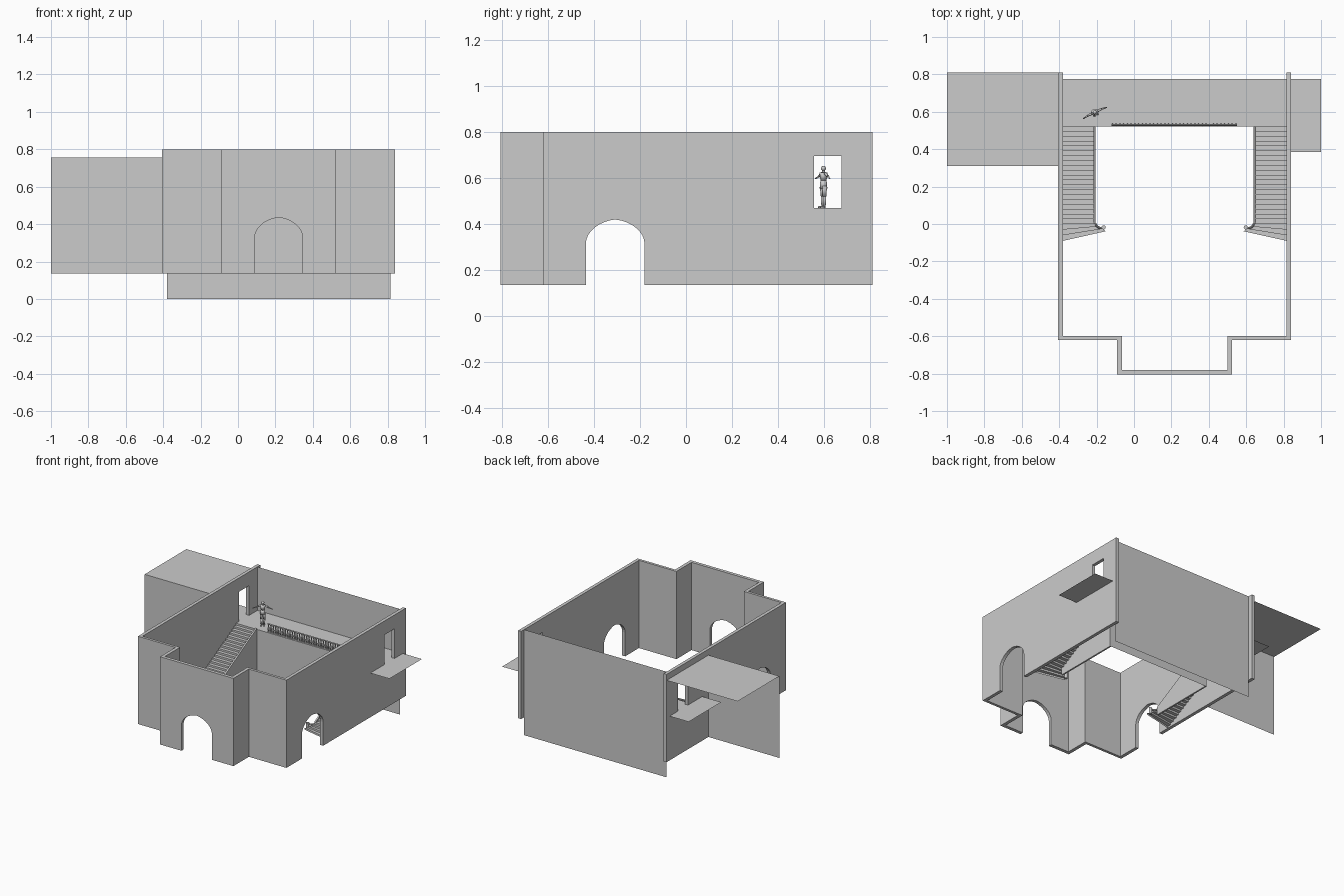
import bpy, bmesh, math
from mathutils import Vector, Matrix

cube = bpy.data.objects.get("Cube")
if cube:
    bpy.data.objects.remove(cube, do_unlink=True)

plaster = bpy.data.materials.new("light_grey_plaster")
plaster.use_nodes = True
GREY = (0.6, 0.6, 0.6, 1)
plaster.diffuse_color = GREY
plaster.node_tree.nodes["Principled BSDF"].inputs["Base Color"].default_value = GREY

BASE, FLOOR, TOP = 0.135, 0.47, 0.80
MID = 0.2175          # plane of symmetry of the courtyard
INNER = 0.5975        # half width between the side walls
STAIR = 0.4225        # half width between the stairs
LANDING, BACK = 0.52, 0.775


def finish(bm, name):
    mesh = bpy.data.meshes.new(name)
    bm.to_mesh(mesh)
    bm.free()
    mesh.materials.append(plaster)
    obj = bpy.data.objects.new(name, mesh)
    bpy.context.collection.objects.link(obj)
    return obj


def sheet(name, *points):
    bm = bmesh.new()
    bm.faces.new([bm.verts.new(p) for p in points])
    return finish(bm, name)


def floor_sheet(name, x0, x1, y0, y1, z):
    return sheet(name, (x0, y0, z), (x1, y0, z), (x1, y1, z), (x0, y1, z))


def wall_sheet(name, x0, x1, y, z0, z1):
    return sheet(name, (x0, y, z0), (x1, y, z0), (x1, y, z1), (x0, y, z1))


def prism(name, points, direction):
    bm = bmesh.new()
    face = bm.faces.new([bm.verts.new(p) for p in points])
    new = bmesh.ops.extrude_face_region(bm, geom=[face])["geom"]
    bmesh.ops.translate(bm, vec=direction,
                        verts=[v for v in new if isinstance(v, bmesh.types.BMVert)])
    bmesh.ops.recalc_face_normals(bm, faces=bm.faces)
    return finish(bm, name)


def rod(bm, a, b, r1, r2, sides=8):
    a, b = Vector(a), Vector(b)
    turn = (b - a).to_track_quat('Z', 'Y').to_matrix().to_4x4()
    bmesh.ops.create_cone(bm, cap_ends=True, segments=sides, radius1=r1, radius2=r2,
                          depth=(b - a).length,
                          matrix=Matrix.Translation((a + b) / 2) @ turn)


# Courtyard walls with projecting front bay
def half_outline(side, wall, front, bay, bay_front):
    pts = [(wall, 0.81), (wall, front), (bay, front), (bay, bay_front)]
    return [(MID + side * d, y, BASE) for d, y in pts]


outer = (0.6225, -0.62, 0.3075, -0.805)
inner = (INNER, -0.60, 0.2825, -0.78)
outline = (half_outline(-1, *outer) + half_outline(1, *outer)[::-1]
           + half_outline(1, *inner) + half_outline(-1, *inner)[::-1])
walls = prism("courtyard_walls", outline, (0, 0, TOP - BASE))


# Arched and rectangular openings
def arch(spring, rise, half=0.1275):
    pts = [(-half, 0.0), (half, 0.0)]
    for i in range(17):
        a = math.pi * i / 16
        peak = 0.012 * (1 - abs(math.cos(a)))
        pts.append((half * math.cos(a), spring + (rise - 0.012) * math.sin(a) + peak))
    return pts


def cut(name, points, direction):
    cutter = prism(name, points, direction)
    cutter.hide_render = True
    cutter.hide_viewport = True
    mod = walls.modifiers.new(name, 'BOOLEAN')
    mod.operation, mod.solver, mod.object = 'DIFFERENCE', 'EXACT', cutter


cut("front_arch_cutter", [(MID + u, -0.9, z) for u, z in arch(0.33, 0.105)], (0, 0.2, 0))
cut("side_arch_cutter", [(-1, -0.3075 + u, z) for u, z in arch(0.315, 0.105)], (2, 0, 0))
doorway = [(0.555, FLOOR), (0.675, FLOOR), (0.675, 0.695), (0.555, 0.695)]
cut("doorway_cutter", [(-1, y, z) for y, z in doorway], (2, 0, 0))

# Back wall in two tiers, gallery floor and the wall beneath it
L, R = MID - INNER, MID + INNER
wall_sheet("back_wall_lower", L, R, BACK, 0, FLOOR)
wall_sheet("back_wall_upper", L, R, BACK, FLOOR, TOP)
floor_sheet("gallery_floor", L, R, LANDING, BACK, FLOOR)
wall_sheet("gallery_front_wall", MID - STAIR, MID + STAIR, LANDING, BASE, FLOOR)

# Outside landings, side roof and its front wall
floor_sheet("landing_left", 0.84, 1.0, 0.385, BACK, FLOOR)
floor_sheet("landing_right", -0.565, -0.405, 0.385, BACK, FLOOR)
floor_sheet("annex_roof", -1.0, -0.405, 0.31, 0.81, 0.755)
wall_sheet("annex_front_wall", -1.0, -0.405, 0.31, BASE, 0.755)


# Stairs: straight flight with three flared steps at the foot
def stairs(side, label):
    straight, flared = 20, 3
    edges = [(STAIR, LANDING * (1 - i / straight), LANDING * (1 - i / straight))
             for i in range(straight + 1)]
    edges += [(STAIR - 0.018 * k, -0.013 * k, -0.03 * k) for k in range(1, flared + 1)]
    rise = (FLOOR - BASE) / len(edges)
    bm = bmesh.new()

    def pair(edge, z):
        d, y_in, y_out = edge
        return [bm.verts.new((MID + side * d, y_in, z)),
                bm.verts.new((MID + side * INNER, y_out, z))]

    previous = pair(edges[0], FLOOR)
    for i, edge in enumerate(edges):
        z = FLOOR - i * rise
        if i:
            current = pair(edge, z)
            bm.faces.new(previous + current[::-1])
            previous = current
        foot = pair(edge, z - rise)
        bm.faces.new(previous + foot[::-1])
        previous = foot
    finish(bm, "stairs_" + label)

    # Side wall under the flight, with a low curb curling at the foot
    x = MID + side * STAIR
    prism("stair_side_" + label,
          [(x, LANDING, BASE), (x, LANDING, FLOOR + 0.01), (x, 0, BASE + 0.06), (x, 0, BASE)],
          (side * 0.012, 0, 0))
    bm = bmesh.new()
    curl = [(STAIR, 0.0), (0.415, -0.013), (0.40, -0.022), (0.382, -0.022)]
    for (d0, y0), (d1, y1) in zip(curl, curl[1:]):
        rod(bm, (MID + side * d0, y0, BASE + 0.045),
            (MID + side * d1, y1, BASE + 0.04), 0.006, 0.006)
    rod(bm, (MID + side * 0.38, -0.018, BASE), (MID + side * 0.38, -0.018, BASE + 0.05),
        0.011, 0.011, 12)
    finish(bm, "stair_curl_" + label)


stairs(1, "left")
stairs(-1, "right")

# Balustrade along the gallery edge
bm = bmesh.new()
count, start, end, y = 34, -0.115, 0.545, 0.53
profile = [(0.0, 0.006), (0.01, 0.004), (0.022, 0.0075), (0.045, 0.0035), (0.06, 0.006)]
for i in range(count):
    x = start + (end - start) * i / (count - 1)
    for (h0, r0), (h1, r1) in zip(profile, profile[1:]):
        rod(bm, (x, y, FLOOR + h0), (x, y, FLOOR + h1), r0, r1, 6)
rod(bm, (start - 0.006, y, FLOOR + 0.062), (end + 0.006, y, FLOOR + 0.062), 0.005, 0.005, 4)
finish(bm, "balustrade")

# Standing figure on the gallery
bm = bmesh.new()
for s in (-1, 1):
    rod(bm, (s * 0.008, 0, 0.004), (s * 0.01, 0, 0.05), 0.006, 0.008)
    rod(bm, (s * 0.01, 0, 0.05), (s * 0.01, 0, 0.095), 0.008, 0.012)
    rod(bm, (s * 0.008, 0.004, 0.004), (s * 0.01, -0.02, 0.004), 0.005, 0.004)
    rod(bm, (s * 0.018, 0, 0.15), (s * 0.042, 0, 0.138), 0.007, 0.005)
    rod(bm, (s * 0.042, 0, 0.138), (s * 0.07, -0.004, 0.128), 0.005, 0.003)
rod(bm, (0, 0, 0.085), (0, 0, 0.12), 0.018, 0.014)
rod(bm, (0, 0, 0.12), (0, 0, 0.155), 0.014, 0.019)
rod(bm, (0, 0, 0.155), (0, 0, 0.168), 0.007, 0.006)
bmesh.ops.create_uvsphere(bm, u_segments=10, v_segments=8, radius=0.011,
                          matrix=Matrix.Translation((0, 0, 0.172)))
bm.transform(Matrix.Translation((-0.21, 0.597, FLOOR)) @ Matrix.Rotation(0.45, 4, 'Z'))
figure = finish(bm, "standing_figure")
for poly in figure.data.polygons:
    poly.use_smooth = True
